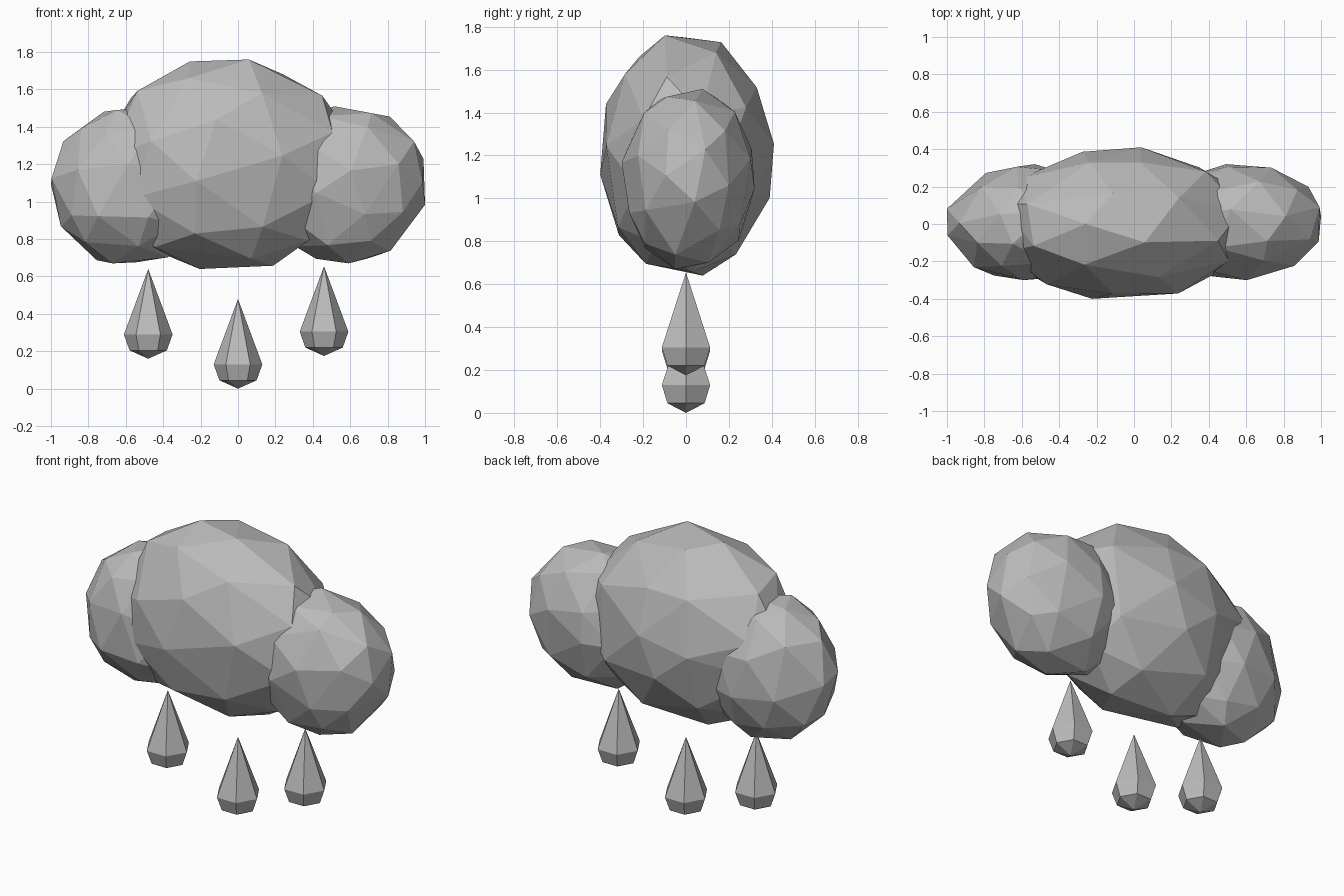
import bpy, bmesh, math, random
from mathutils import Vector, Euler

cube = bpy.data.objects.get("Cube")
if cube:
    bpy.data.objects.remove(cube)

grey = bpy.data.materials.new("soft_grey")
grey.use_nodes = True
colour = (0.5, 0.5, 0.5, 1)
grey.diffuse_color = colour
grey.node_tree.nodes["Principled BSDF"].inputs["Base Color"].default_value = colour


def finish(name, bm):
    bmesh.ops.recalc_face_normals(bm, faces=bm.faces)
    mesh = bpy.data.meshes.new(name)
    bm.to_mesh(mesh)
    bm.free()
    mesh.materials.append(grey)
    obj = bpy.data.objects.new(name, mesh)
    bpy.context.collection.objects.link(obj)
    return obj


def puff(name, low, high, seed):
    """Faceted, slightly irregular ball stretched to fill the box low..high."""
    rng = random.Random(seed)
    bm = bmesh.new()
    bmesh.ops.create_icosphere(bm, subdivisions=2, radius=1)
    turn = Euler([rng.uniform(0, math.pi) for _ in range(3)]).to_matrix()
    for v in bm.verts:
        wobble = Vector([rng.uniform(-0.1, 0.1) for _ in range(3)])
        v.co = turn @ (v.co + wobble).normalized() * rng.uniform(0.98, 1.02)
    for axis in range(3):
        values = [v.co[axis] for v in bm.verts]
        a, b = min(values), max(values)
        for v in bm.verts:
            t = (v.co[axis] - a) / (b - a)
            v.co[axis] = low[axis] + t * (high[axis] - low[axis])
    finish(name, bm)


def raindrop(name, x, z):
    """Six-sided drop: long pointed top and short blunt tip."""
    bm = bmesh.new()
    rings = []
    for radius, height in ((0.1, 0.045), (0.13, 0.13)):
        rings.append([bm.verts.new((x + radius * math.cos(i * math.pi / 3),
                                    radius * math.sin(i * math.pi / 3),
                                    z + height)) for i in range(6)])
    tip = bm.verts.new((x, 0, z))
    top = bm.verts.new((x, 0, z + 0.48))
    lower, upper = rings
    for i in range(6):
        j = (i + 1) % 6
        bm.faces.new((tip, lower[j], lower[i]))
        bm.faces.new((lower[i], lower[j], upper[j], upper[i]))
        bm.faces.new((upper[i], upper[j], top))
    finish(name, bm)


# Cloud
puff("cloud_middle", (-0.71, -0.4, 0.64), (0.63, 0.41, 1.76), 3)
puff("cloud_right", (-1.0, -0.3, 0.67), (-0.16, 0.32, 1.5), 5)
puff("cloud_left", (0.14, -0.3, 0.67), (1.0, 0.32, 1.51), 8)

# Rain
raindrop("raindrop_middle", 0, 0)
raindrop("raindrop_right", -0.48, 0.16)
raindrop("raindrop_left", 0.46, 0.175)
